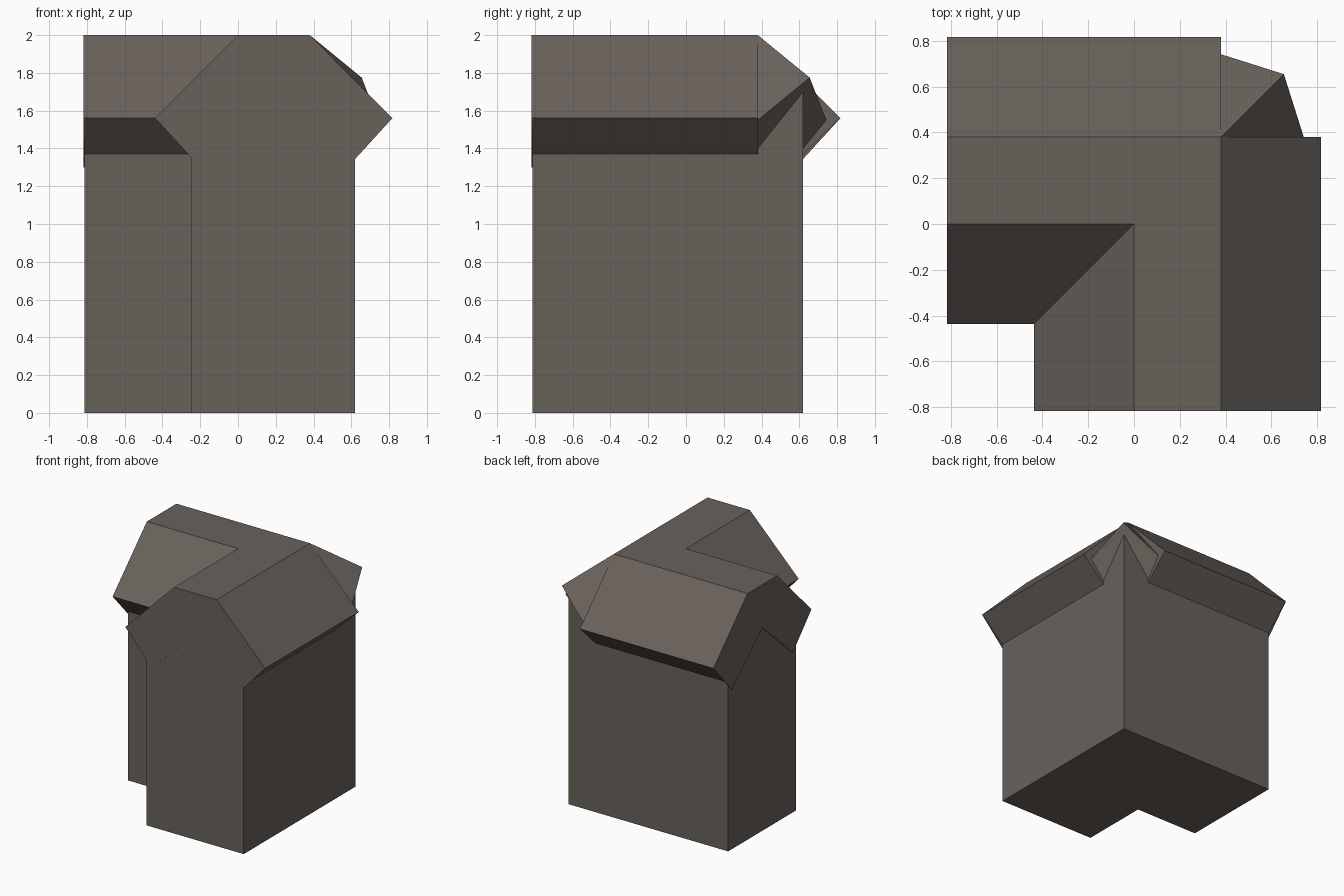
import bpy
import bmesh

cube = bpy.data.objects.get("Cube")
if cube:
    bpy.data.objects.remove(cube, do_unlink=True)

# One flat colour for everything
COLOUR = (0.14, 0.12, 0.105, 1.0)
stone = bpy.data.materials.new("warm_grey_stone")
stone.use_nodes = True
stone.diffuse_color = COLOUR
bsdf = stone.node_tree.nodes["Principled BSDF"]
bsdf.inputs["Base Color"].default_value = COLOUR
bsdf.inputs["Roughness"].default_value = 0.9

END = -0.812       # open end of each wing
WALL_IN, WALL_OUT = -0.25, 0.62
WALL_TOP = 1.37
RIDGE = 0.38       # outer edge of the flat ridge
EAVE_IN, EAVE_OUT, EAVE_Z = -0.438, 0.817, 1.56
TOP = 2.0


def build(name, faces, both_wings=True):
    """Make a mesh from polygons, repeated across the x = y diagonal."""
    bm = bmesh.new()
    for face in faces:
        bm.faces.new([bm.verts.new(p) for p in face])
        if both_wings:
            bm.faces.new([bm.verts.new((y, x, z)) for x, y, z in reversed(face)])
    bmesh.ops.remove_doubles(bm, verts=bm.verts, dist=0.0005)
    bmesh.ops.recalc_face_normals(bm, faces=bm.faces)
    mesh = bpy.data.meshes.new(name)
    bm.to_mesh(mesh)
    bm.free()
    mesh.materials.append(stone)
    obj = bpy.data.objects.new(name, mesh)
    bpy.context.collection.objects.link(obj)
    return obj


def prism(low, high):
    """Faces joining two matching outlines, with both outlines closed."""
    n = len(low)
    sides = [(low[i], low[(i + 1) % n], high[(i + 1) % n], high[i]) for i in range(n)]
    return sides + [low, high]


# L-shaped walls
plan = [(END, WALL_OUT), (END, WALL_IN), (WALL_IN, WALL_IN),
        (WALL_IN, END), (WALL_OUT, END), (WALL_OUT, WALL_OUT)]
build("walls", prism([(x, y, 0) for x, y in plan],
                     [(x, y, WALL_TOP) for x, y in plan]), False)

# Two roof wings, mitred at the inner corner and square at the outer one
profile = [(RIDGE, TOP), (EAVE_OUT, EAVE_Z), (WALL_OUT, WALL_TOP), (RIDGE, WALL_TOP),
           (WALL_IN, WALL_TOP), (EAVE_IN, EAVE_Z), (0, TOP)]
near = [(x, END, z) for x, z in profile]
far = [(x, min(x, RIDGE), z) for x, z in profile]
roof = prism(near, far)[:-1] + [far[:4]]
build("roof", roof)

# Faceted hip filling the outer corner
apex = (RIDGE, RIDGE, TOP)
hip = (0.655, 0.655, 1.775)
eave = (0.742, RIDGE, 1.55)
wall_tip = (WALL_OUT, WALL_OUT, 1.7)
wall_side = (WALL_OUT, RIDGE, 1.4)
base_side = (WALL_OUT, RIDGE, WALL_TOP)
base_tip = (WALL_OUT, WALL_OUT, WALL_TOP)
core = (RIDGE, RIDGE, WALL_TOP)
build("corner_hip", [
    (apex, eave, hip),
    (eave, wall_side, wall_tip),
    (eave, wall_tip, hip),
    (wall_side, base_side, base_tip, wall_tip),
    (apex, core, base_side, wall_side, eave),
    (core, base_tip, base_side),
])

# Thin notched gable plates on the open ends
gable = [(0, TOP), (RIDGE, TOP), (EAVE_OUT, EAVE_Z), (0.58, 1.3),
         (0.19, 1.65), (-0.2, 1.3), (EAVE_IN, EAVE_Z)]
build("gable_plates", prism([(x, END, z) for x, z in gable],
                            [(x, END - 0.006, z) for x, z in gable]))
